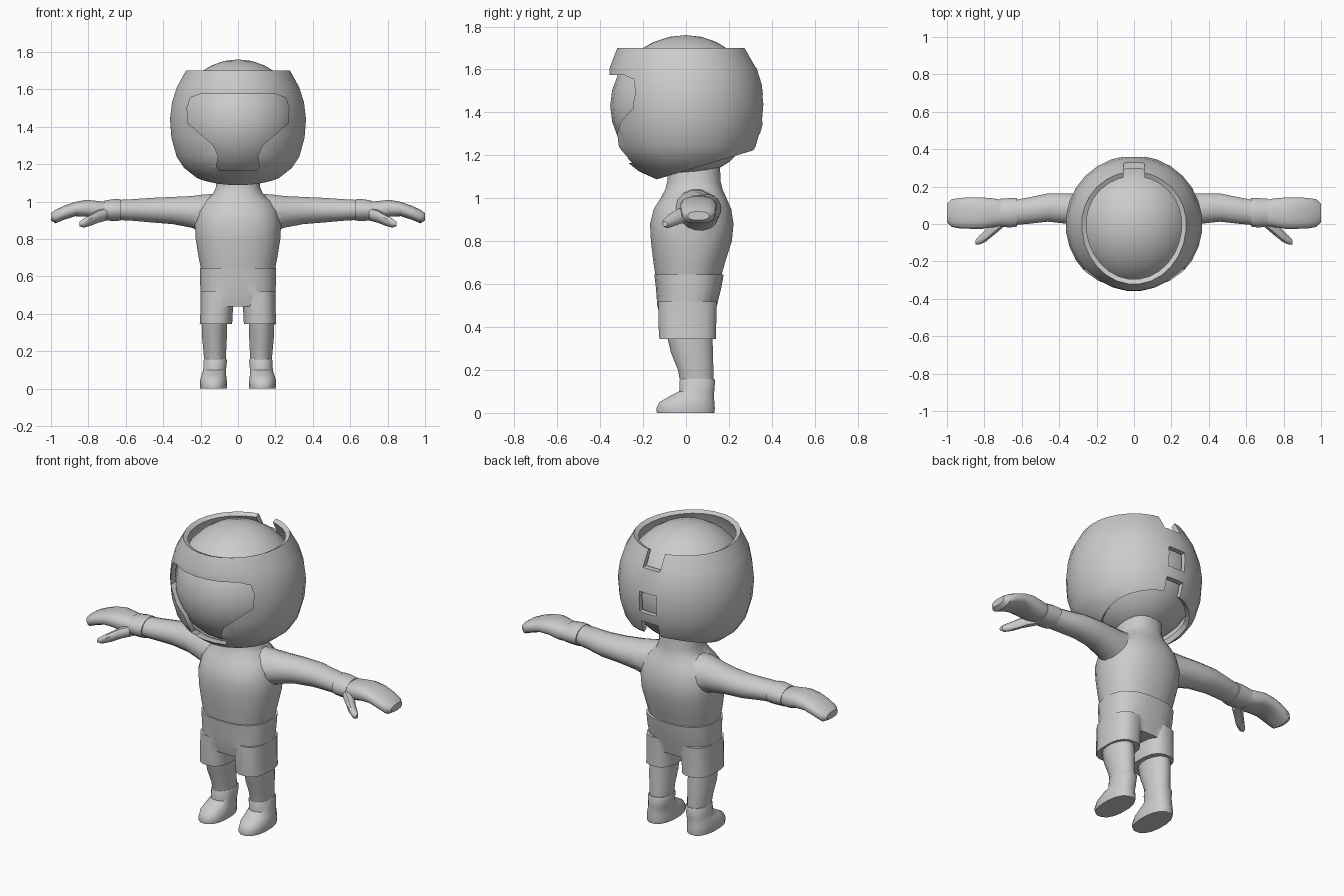
import bpy, bmesh, math
from mathutils import Vector

if "Cube" in bpy.data.objects:
    bpy.data.objects.remove(bpy.data.objects["Cube"])

grey = bpy.data.materials.new("plain grey")
grey.diffuse_color = (0.6, 0.6, 0.6, 1)
grey.use_nodes = True
grey.node_tree.nodes["Principled BSDF"].inputs["Base Color"].default_value = grey.diffuse_color


def finish(name, bm, angle=40):
    bmesh.ops.recalc_face_normals(bm, faces=bm.faces)
    me = bpy.data.meshes.new(name)
    bm.to_mesh(me)
    bm.free()
    me.materials.append(grey)
    ob = bpy.data.objects.new(name, me)
    bpy.context.collection.objects.link(ob)
    smooth(ob, angle)
    return ob


def smooth(ob, angle=40):
    bpy.ops.object.select_all(action='DESELECT')
    ob.select_set(True)
    bpy.context.view_layer.objects.active = ob
    bpy.ops.object.shade_smooth_by_angle(angle=math.radians(angle))


def loft(name, rings, axis='z', side=1, n=16, power=2.0, caps=True):
    """Rings: (position on axis, centre a, centre b, radius a, radius b)."""
    bm = bmesh.new()
    loops = []
    for t, ca, cb, ra, rb in rings:
        loop = []
        for i in range(n):
            ang = 2 * math.pi * (i + 0.5) / n
            c, s = math.cos(ang), math.sin(ang)
            a = ca + ra * math.copysign(abs(c) ** (2 / power), c)
            b = cb + rb * math.copysign(abs(s) ** (2 / power), s)
            p = (a, b, t) if axis == 'z' else (t, a, b)
            loop.append(bm.verts.new((p[0] * side, p[1], p[2])))
        loops.append(loop)
    for lo, hi in zip(loops, loops[1:]):
        for i in range(n):
            j = (i + 1) % n
            bm.faces.new((lo[i], lo[j], hi[j], hi[i]))
    if caps:
        bm.faces.new(loops[0])
        bm.faces.new(loops[-1])
    return finish(name, bm)


def prism(name, outline, y0, y1):
    """Closed x-z outline extruded along y."""
    bm = bmesh.new()
    f = bm.faces.new([bm.verts.new((x, y0, z)) for x, z in outline])
    ext = bmesh.ops.extrude_face_region(bm, geom=[f])
    moved = [v for v in ext['geom'] if isinstance(v, bmesh.types.BMVert)]
    bmesh.ops.translate(bm, verts=moved, vec=(0, y1 - y0, 0))
    return finish(name, bm)


def apply_boolean(ob, others, op):
    for o in others:
        bpy.context.view_layer.objects.active = ob
        m = ob.modifiers.new("cut", 'BOOLEAN')
        m.operation, m.object, m.solver = op, o, 'EXACT'
        bpy.ops.object.modifier_apply(modifier=m.name)
        bpy.data.objects.remove(o)
    smooth(ob)


# Head
bm = bmesh.new()
bmesh.ops.create_uvsphere(bm, u_segments=24, v_segments=14, radius=0.33)
for v in bm.verts:
    if v.co.y < 0:
        v.co.y *= 1.07
    v.co.z += 1.43
finish("head", bm)

# Helmet shell: turned profile, sloping lower rim, thickness, cut openings
profile = [(0.12, 1.08), (0.22, 1.125), (0.29, 1.18), (0.33, 1.24), (0.358, 1.34),
           (0.366, 1.44), (0.355, 1.53), (0.33, 1.61), (0.28, 1.70)]
helmet = loft("helmet", [(z, 0, 0, r, r) for r, z in profile], n=28, caps=False)
bm = bmesh.new()
bm.from_mesh(helmet.data)
for v in bm.verts:
    if v.co.y < 0 and v.co.z > 1.5:
        v.co.y *= 1 + 0.15 * (v.co.z - 1.5) / 0.2
bmesh.ops.bisect_plane(bm, geom=bm.verts[:] + bm.edges[:] + bm.faces[:],
                       plane_co=(0, -0.13, 1.09), plane_no=(0, 0.30, -1), clear_outer=True)
bmesh.ops.recalc_face_normals(bm, faces=bm.faces)
if sum(f.normal.dot(Vector((f.calc_center_median().x, f.calc_center_median().y, 0))) for f in bm.faces) < 0:
    bmesh.ops.reverse_faces(bm, faces=bm.faces)
bm.to_mesh(helmet.data)
bm.free()
bpy.context.view_layer.objects.active = helmet
solid = helmet.modifiers.new("thickness", 'SOLIDIFY')
solid.thickness, solid.offset = 0.028, -1
bpy.ops.object.modifier_apply(modifier=solid.name)
half = [(0.10, 1.165), (0.115, 1.19), (0.105, 1.24), (0.13, 1.30), (0.20, 1.36),
        (0.268, 1.42), (0.272, 1.50), (0.255, 1.555), (0.20, 1.575)]
face_hole = prism("face_cutter", half + [(-x, z) for x, z in reversed(half)], -0.6, -0.08)
slots = [prism("slot_cutter", [(-0.055, a), (0.055, a), (0.055, b), (-0.055, b)], 0.1, 0.6)
         for a, b in ((1.61, 1.8), (1.36, 1.48), (1.0, 1.30))]
apply_boolean(helmet, [face_hole] + slots, 'DIFFERENCE')

# Shirt: torso, neck and both sleeves
shirt = loft("shirt", [
    (0.62, 0, 0.010, 0.195, 0.150), (0.70, 0, 0.015, 0.212, 0.168),
    (0.80, 0, 0.025, 0.228, 0.190), (0.88, 0, 0.027, 0.232, 0.196),
    (0.95, 0, 0.030, 0.215, 0.182), (1.00, 0, 0.035, 0.185, 0.155),
    (1.04, 0, 0.037, 0.135, 0.135), (1.08, 0, 0.037, 0.118, 0.125),
    (1.16, 0, 0.037, 0.115, 0.122)], n=24, power=2.3)
sleeves = [loft("sleeve", [
    (0.08, 0.045, 0.945, 0.11, 0.10), (0.18, 0.050, 0.935, 0.105, 0.105),
    (0.25, 0.065, 0.945, 0.095, 0.086), (0.35, 0.082, 0.952, 0.083, 0.074),
    (0.46, 0.088, 0.954, 0.077, 0.067), (0.56, 0.072, 0.955, 0.072, 0.059),
    (0.65, 0.060, 0.955, 0.068, 0.054)], 'x', s) for s in (1, -1)]
apply_boolean(shirt, sleeves, 'UNION')

# Shorts: hips and both legs
shorts = loft("shorts", [
    (0.44, 0, 0.005, 0.185, 0.125), (0.50, 0, 0.005, 0.200, 0.140),
    (0.58, 0, 0.012, 0.205, 0.153), (0.645, 0, 0.014, 0.205, 0.163)], n=24, power=2.6)
shorts_legs = [loft("shorts_leg", [
    (0.345, 0.118, 0.008, 0.088, 0.134), (0.42, 0.114, 0.006, 0.088, 0.137),
    (0.52, 0.108, 0.008, 0.094, 0.138)], 'z', s, power=2.6) for s in (1, -1)]
apply_boolean(shorts, shorts_legs, 'UNION')

for s, tag in ((1, "left"), (-1, "right")):
    # Glove: cuff, mitten and thumb
    loft(tag + "_cuff", [
        (0.625, 0.063, 0.955, 0.078, 0.058), (0.66, 0.060, 0.955, 0.080, 0.060),
        (0.715, 0.060, 0.952, 0.077, 0.054)], 'x', s)
    loft(tag + "_mitten", [
        (0.69, 0.060, 0.952, 0.066, 0.046), (0.75, 0.060, 0.954, 0.078, 0.050),
        (0.81, 0.058, 0.964, 0.085, 0.046), (0.87, 0.058, 0.960, 0.085, 0.039),
        (0.93, 0.058, 0.940, 0.083, 0.038), (0.975, 0.058, 0.920, 0.075, 0.037),
        (1.0, 0.058, 0.918, 0.050, 0.020)], 'x', s, power=2.5)
    loft(tag + "_thumb", [
        (0.70, 0.020, 0.935, 0.040, 0.036), (0.75, -0.020, 0.920, 0.042, 0.034),
        (0.79, -0.060, 0.900, 0.034, 0.030), (0.825, -0.085, 0.885, 0.026, 0.024),
        (0.848, -0.098, 0.880, 0.012, 0.012)], 'x', s, n=10)
    # Lower leg
    loft(tag + "_leg", [
        (0.13, 0.122, 0.052, 0.058, 0.078), (0.20, 0.124, 0.045, 0.062, 0.084),
        (0.28, 0.126, 0.028, 0.068, 0.100), (0.38, 0.126, 0.014, 0.070, 0.110)], 'z', s)
    # Boot with flat sole
    loft(tag + "_boot", [
        (0.0, 0.131, -0.002, 0.072, 0.136), (0.02, 0.131, -0.002, 0.074, 0.139),
        (0.05, 0.131, 0.004, 0.072, 0.130), (0.075, 0.129, 0.025, 0.066, 0.108),
        (0.10, 0.125, 0.050, 0.062, 0.083), (0.15, 0.122, 0.053, 0.064, 0.084),
        (0.158, 0.122, 0.053, 0.060, 0.080)], 'z', s, power=2.3)
